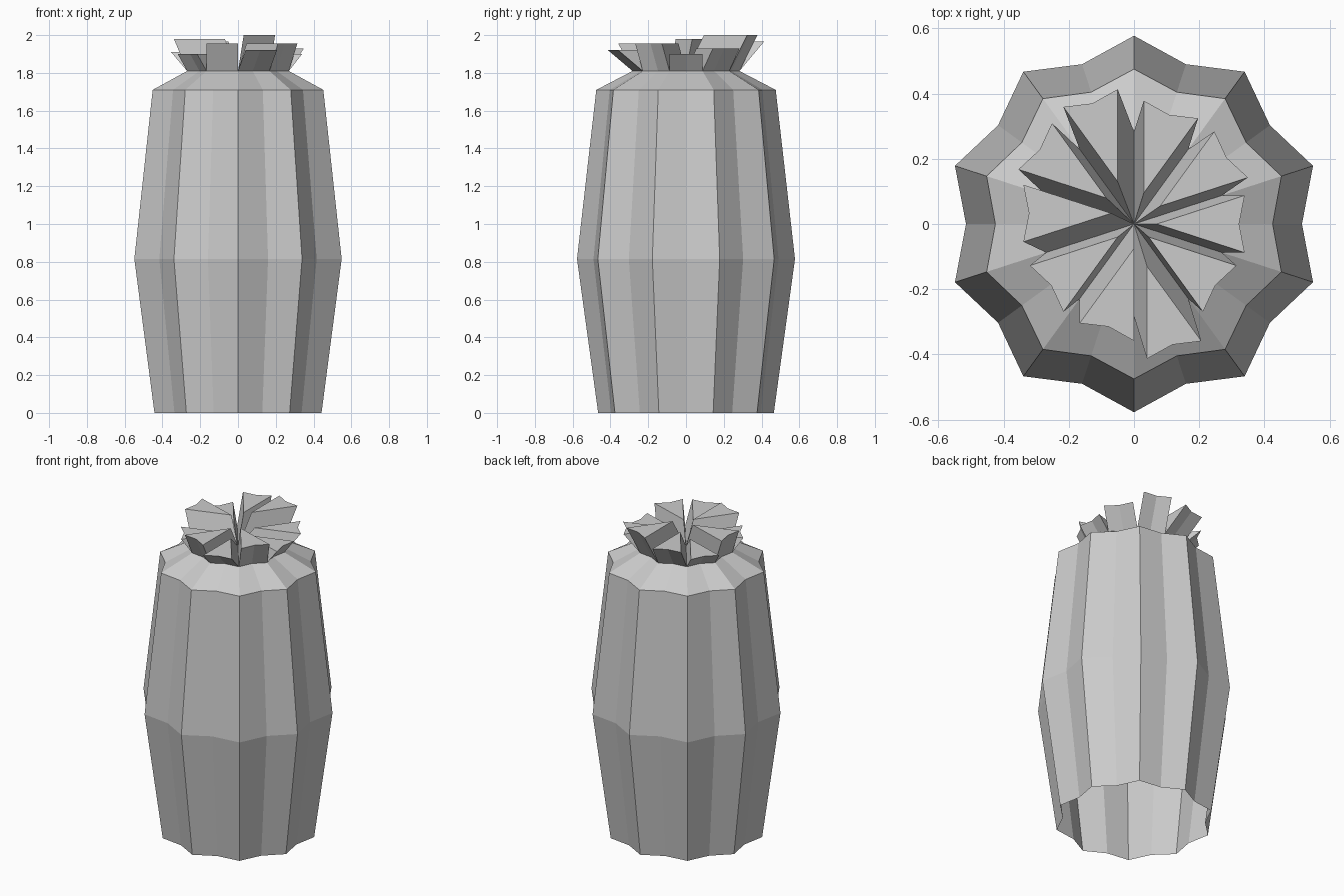
import bpy
from math import sin, cos, radians

if "Cube" in bpy.data.objects:
    bpy.data.objects.remove(bpy.data.objects["Cube"])


def make_object(name, verts, faces):
    mesh = bpy.data.meshes.new(name)
    mesh.from_pydata(verts, [], faces)
    mesh.update()
    obj = bpy.data.objects.new(name, mesh)
    bpy.context.collection.objects.link(obj)
    return obj


def rib_point(i, crest, valley, z):
    # even index = rib crest, odd index = valley between ribs
    a = radians(90 + 18 * i)
    r = valley if i % 2 else crest
    return (r * cos(a), r * sin(a), z)


# ribbed barrel body, open at the bottom: (z, crest radius, valley radius)
rings = [(0, 0.465, 0.416), (0.815, 0.577, 0.515),
         (1.71, 0.475, 0.425), (1.81, 0.283, 0.252)]
N = 20
verts = [rib_point(i, c, v, z) for z, c, v in rings for i in range(N)]
faces = [(k * N + i, k * N + (i + 1) % N, (k + 1) * N + (i + 1) % N, (k + 1) * N + i)
         for k in range(len(rings) - 1) for i in range(N)]
make_object("cactus_body", verts, faces)

# crown petals: one wedge of the cap each, pushed up and outward (dx, dy, top z)
# listed anticlockwise from the back
petals = [(-0.05, 0.13, 1.965), (-0.085, 0.08, 1.91), (-0.07, 0.033, 1.98),
          (-0.05, -0.04, 1.90), (0.0, -0.075, 1.955), (0.04, -0.13, 1.92),
          (0.045, -0.04, 1.955), (0.07, 0.0, 1.90), (0.08, 0.055, 1.93),
          (0.03, 0.095, 2.0)]
z0, crest, valley = rings[-1]
for n, (dx, dy, top) in enumerate(petals):
    base = [(0, 0, z0)] + [rib_point(2 * n + j, crest, valley, z0) for j in range(3)]
    upper = [(x + dx, y + dy, top) for x, y, _ in base]
    sides = [(j, (j + 1) % 4, (j + 1) % 4 + 4, j + 4) for j in range(4)]
    # flat top split along the wedge's middle line
    make_object(f"crown_petal_{n + 1}", base + upper, sides + [(4, 5, 6), (4, 6, 7)])
